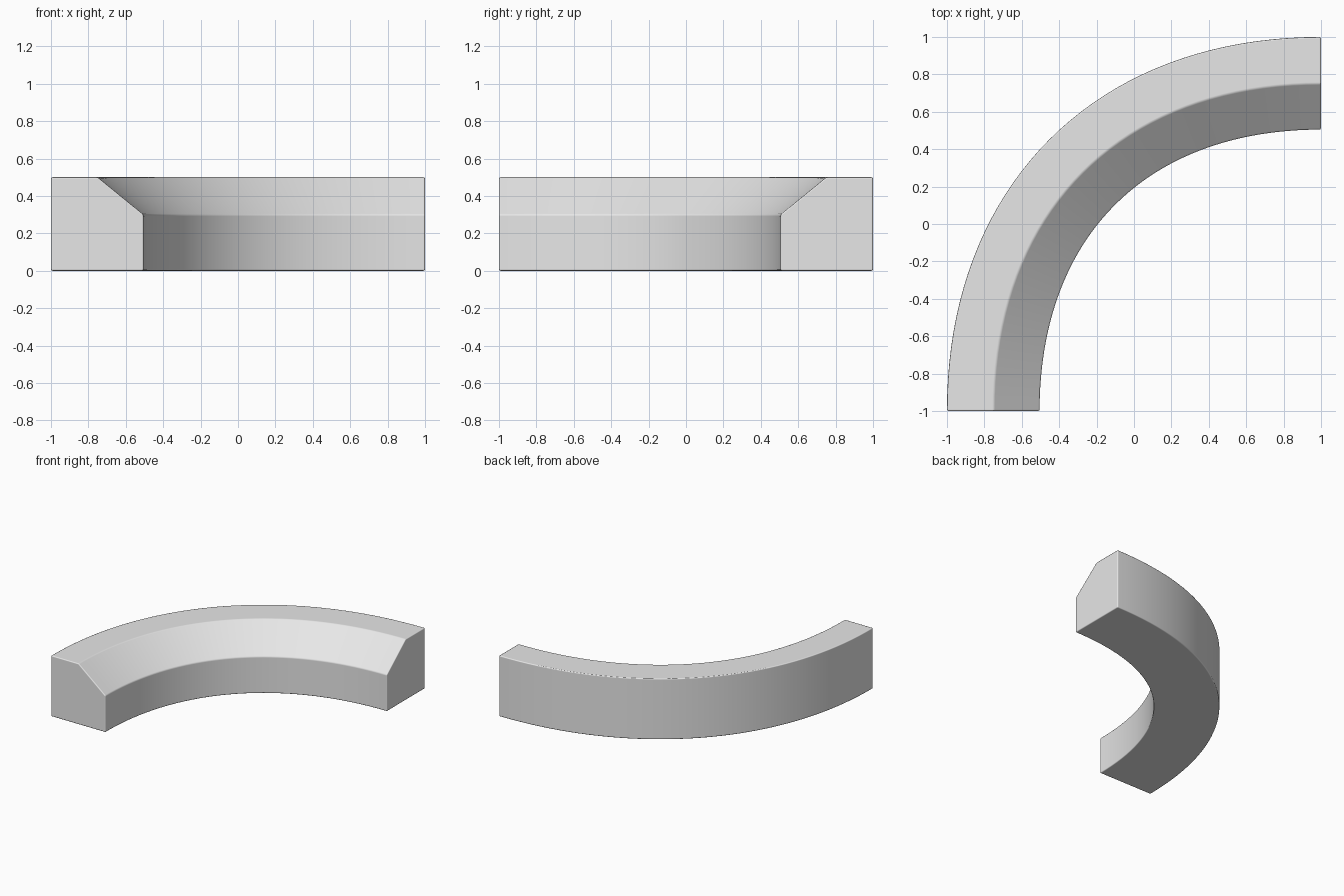
import bpy
import bmesh
from mathutils import Vector

cube = bpy.data.objects.get("Cube")
if cube:
    bpy.data.objects.remove(cube, do_unlink=True)

# Plain grey material
grey = bpy.data.materials.new("light_grey")
grey.use_nodes = True
colour = (0.8, 0.8, 0.8, 1)
grey.diffuse_color = colour
grey.node_tree.nodes["Principled BSDF"].inputs["Base Color"].default_value = colour

# Quarter-turn centre path, slightly fuller than a circle
RADIUS, FULLNESS, STEPS = 1.75, 0.61, 40
reach = RADIUS * FULLNESS
start, end = Vector((1 - RADIUS, -1)), Vector((1, RADIUS - 1))
handle_a, handle_b = start + Vector((0, reach)), end - Vector((reach, 0))


def path_frame(t):
    """Point on the path and its outward side direction."""
    s = 1 - t
    point = s**3 * start + 3 * s * s * t * handle_a + 3 * s * t * t * handle_b + t**3 * end
    tangent = s * s * (handle_a - start) + 2 * s * t * (handle_b - handle_a) + t * t * (end - handle_b)
    tangent.normalize()
    return point, Vector((-tangent.y, tangent.x))


# Cross-section (outward offset, height) with a sloped inner shoulder
profile = [(-0.245, 0), (0.25, 0), (0.25, 0.5), (0, 0.5), (-0.245, 0.3)]

# Sweep the section along the path and cap both ends
bm = bmesh.new()
rings = []
for i in range(STEPS + 1):
    point, side = path_frame(i / STEPS)
    rings.append([bm.verts.new((*(point + side * offset), z)) for offset, z in profile])
for a, b in zip(rings, rings[1:]):
    for j in range(len(profile)):
        k = (j + 1) % len(profile)
        bm.faces.new((a[j], a[k], b[k], b[j]))
bm.faces.new(rings[0])
bm.faces.new(rings[-1])
bmesh.ops.recalc_face_normals(bm, faces=bm.faces)

mesh = bpy.data.meshes.new("curved_kerb")
bm.to_mesh(mesh)
bm.free()
mesh.materials.append(grey)
kerb = bpy.data.objects.new("curved_kerb", mesh)
bpy.context.collection.objects.link(kerb)

# Slightly softened edges
bevel = kerb.modifiers.new("soft_edges", "BEVEL")
bevel.width = 0.008
bevel.segments = 2
bevel.limit_method = "ANGLE"
bevel.angle_limit = 0.5
bevel.harden_normals = True

bpy.ops.object.select_all(action="DESELECT")
kerb.select_set(True)
bpy.context.view_layer.objects.active = kerb
bpy.ops.object.shade_smooth()
